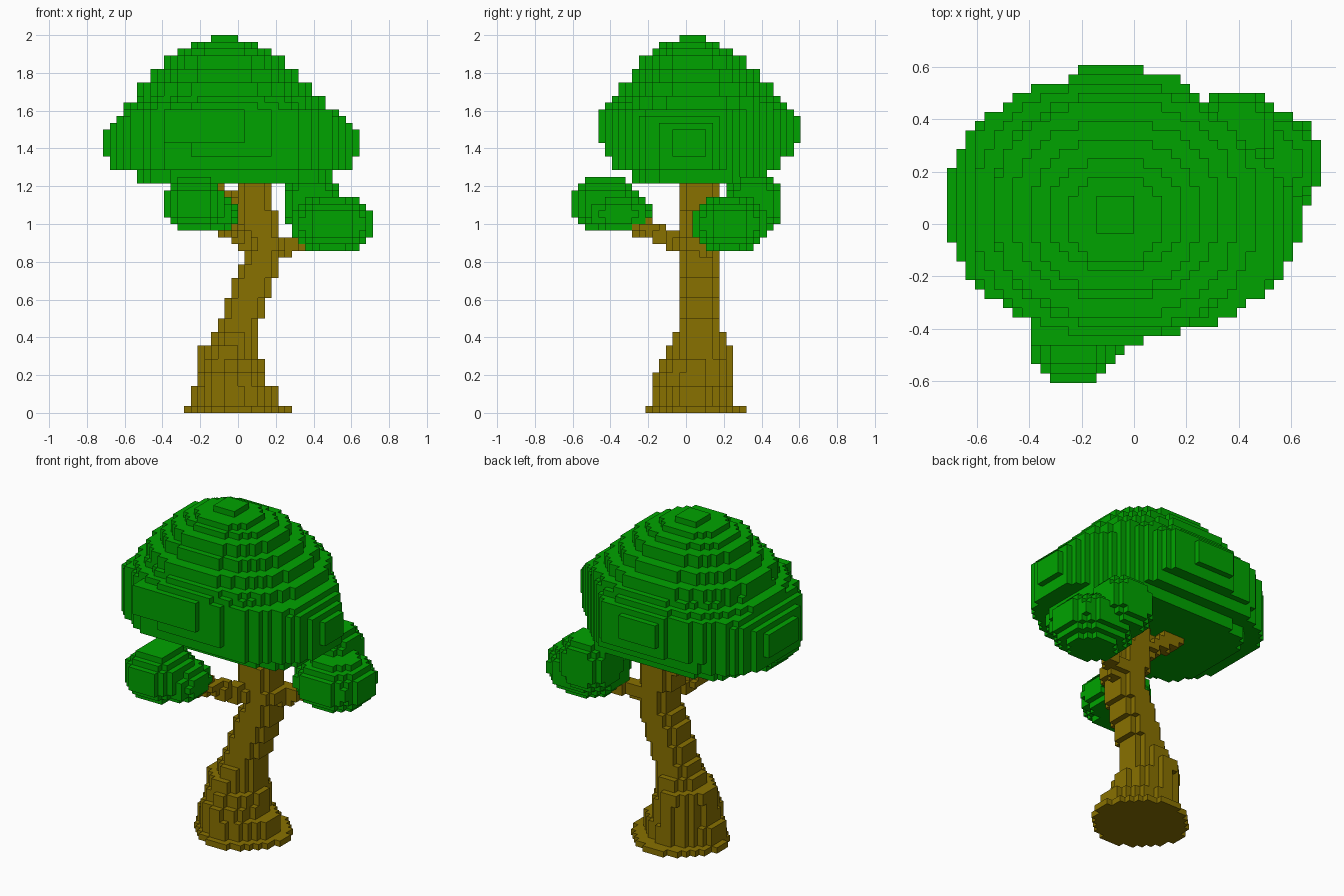
import bpy, bmesh, math

if "Cube" in bpy.data.objects:
    bpy.data.objects.remove(bpy.data.objects["Cube"])

V = 1 / 28  # edge length of one voxel


def material(name, rgb):
    m = bpy.data.materials.new(name)
    m.diffuse_color = (*rgb, 1)
    m.use_nodes = True
    m.node_tree.nodes["Principled BSDF"].inputs["Base Color"].default_value = m.diffuse_color
    return m


LEAF = material("leaf green", (0.0, 0.37, 0.0))
BARK = material("bark brown", (0.25, 0.165, 0.0))


def slab(x0, x1, y0, y1, z0, z1, power=2.1):
    """Voxels of a flat rounded layer."""
    cx, cy, rx, ry = (x0 + x1) / 2, (y0 + y1) / 2, (x1 - x0) / 2, (y1 - y0) / 2
    cells = set()
    for x in range(x0, x1):
        for y in range(y0, y1):
            u, v = (x + .5 - cx) / rx, (y + .5 - cy) / ry
            if abs(u) ** power + abs(v) ** power <= 1:
                cells |= {(x, y, z) for z in range(z0, z1)}
    return cells


def layers(rows, **kw):
    cells = set()
    for z0, z1, x0, x1, y0, y1 in rows:
        cells |= slab(x0, x1, y0, y1, z0, z1, **kw)
    return cells


def blob(x0, x1, y0, y1, z0, z1, power=2.3):
    """Voxels of a rounded clump filling a box."""
    def far(i, a, b):
        return abs((i + .5 - (a + b) / 2) / ((b - a) / 2)) ** power
    return {(x, y, z) for x in range(x0, x1) for y in range(y0, y1)
            for z in range(z0, z1)
            if far(x, x0, x1) + far(y, y0, y1) + far(z, z0, z1) <= 1.03}


def limb(a, b, r):
    """Voxels near a straight line."""
    cells = set()
    for i in range(31):
        c = [p + (q - p) * i / 30 for p, q in zip(a, b)]
        k = [math.floor(t) for t in c]
        for dx in range(-2, 3):
            for dy in range(-2, 3):
                for dz in range(-2, 3):
                    p = (k[0] + dx, k[1] + dy, k[2] + dz)
                    if sum((p[j] + .5 - c[j]) ** 2 for j in range(3)) <= r * r:
                        cells.add(p)
    return cells


# Steep lower crown: boxy layers trimmed to one oval outline
crown = layers([
    (34, 36, -15, 14, -8, 12), (36, 38, -19, 17, -11, 14),
    (38, 42, -20, 18, -12, 16), (42, 43, -19, 17, -12, 16),
    (43, 44, -18, 16, -12, 16), (44, 45, -17, 15, -12, 16)], power=4)
crown &= slab(-20, 18, -12, 16, 34, 45, power=2.2)
# Domed upper crown: z range, x range, y range in voxels
crown |= layers([(45, 46, -17, 13, -12, 15),
    (46, 47, -15, 13, -11, 14), (47, 49, -15, 11, -10, 13),
    (49, 51, -13, 9, -8, 11), (51, 53, -11, 7, -7, 9),
    (53, 54, -9, 5, -5, 7), (54, 55, -7, 3, -4, 5)], power=2.3)
# Flattened back right corner, then the top cap and the raised front/back pads
crown = {c for c in crown if c[0] + c[1] <= 19}
crown |= slab(-4, 0, -1, 3, 55, 56, power=9)
crown |= slab(-11, 1, -13, -11, 40, 45, power=30)
crown |= slab(-6, 1, 15, 17, 40, 44, power=30)

# Side clumps
right_clump = blob(7, 15, 6, 14, 27, 35, 2.8) | blob(8, 20, 1, 12, 24, 32, 2.4)
left_clump = blob(-11, -2, -17, -7, 27, 35, 2.5) | blob(-9, 0, -15, -5, 27, 32, 2.4)

# Leaning trunk with flared root
trunk = layers([(0, 1, -8, 8, -6, 9), (1, 4, -7, 6, -5, 7),
                (4, 6, -6, 4, -5, 7), (6, 8, -6, 4, -4, 7),
                (8, 10, -6, 3, -3, 7), (10, 12, -4, 3, -2, 6)], power=1.6)
trunk |= layers([
    (0, 6, -4, 3, -2, 5), (6, 14, -3, 3, -1, 5), (14, 16, -2, 4, -1, 5),
    (16, 17, -2, 4, -1, 5), (17, 20, -1, 5, -1, 5), (20, 22, 0, 6, -1, 5),
    (22, 24, 1, 6, -1, 5), (24, 26, 1, 7, -1, 5), (26, 30, 0, 6, -1, 5),
    (30, 35, 0, 5, -1, 5)], power=3.2)

# Branches
right_branch = limb((4.5, 2.5, 23.8), (11, 6, 26), 1.3)
left_branch = limb((2, 0, 24.8), (-4, -10, 29), 1.4)
back_branch = limb((1, 3, 30), (-5, 4, 34), 1.4)

parts = [("crown", crown, LEAF), ("right_leaf_clump", right_clump, LEAF),
         ("left_leaf_clump", left_clump, LEAF), ("trunk", trunk, BARK),
         ("right_branch", right_branch, BARK), ("left_branch", left_branch, BARK),
         ("back_branch", back_branch, BARK)]
solid = set().union(*(p[1] for p in parts))

# Each direction with the corners of its outward face
FACES = {
    (1, 0, 0): ((1, 0, 0), (1, 1, 0), (1, 1, 1), (1, 0, 1)),
    (-1, 0, 0): ((0, 0, 0), (0, 0, 1), (0, 1, 1), (0, 1, 0)),
    (0, 1, 0): ((0, 1, 0), (0, 1, 1), (1, 1, 1), (1, 1, 0)),
    (0, -1, 0): ((0, 0, 0), (1, 0, 0), (1, 0, 1), (0, 0, 1)),
    (0, 0, 1): ((0, 0, 1), (1, 0, 1), (1, 1, 1), (0, 1, 1)),
    (0, 0, -1): ((0, 0, 0), (0, 1, 0), (1, 1, 0), (1, 0, 0)),
}


def build(name, cells, mat):
    """Skin the exposed sides of a voxel set."""
    bm = bmesh.new()
    verts = {}
    for c in sorted(cells):
        for d, quad in FACES.items():
            if tuple(a + b for a, b in zip(c, d)) in solid:
                continue
            ring = []
            for q in quad:
                k = tuple(a + b for a, b in zip(c, q))
                if k not in verts:
                    verts[k] = bm.verts.new([t * V for t in k])
                ring.append(verts[k])
            bm.faces.new(ring)
    me = bpy.data.meshes.new(name)
    bm.to_mesh(me)
    bm.free()
    me.materials.append(mat)
    bpy.context.collection.objects.link(bpy.data.objects.new(name, me))


used = set()
for name, cells, mat in parts:
    build(name, cells - used, mat)
    used |= cells
